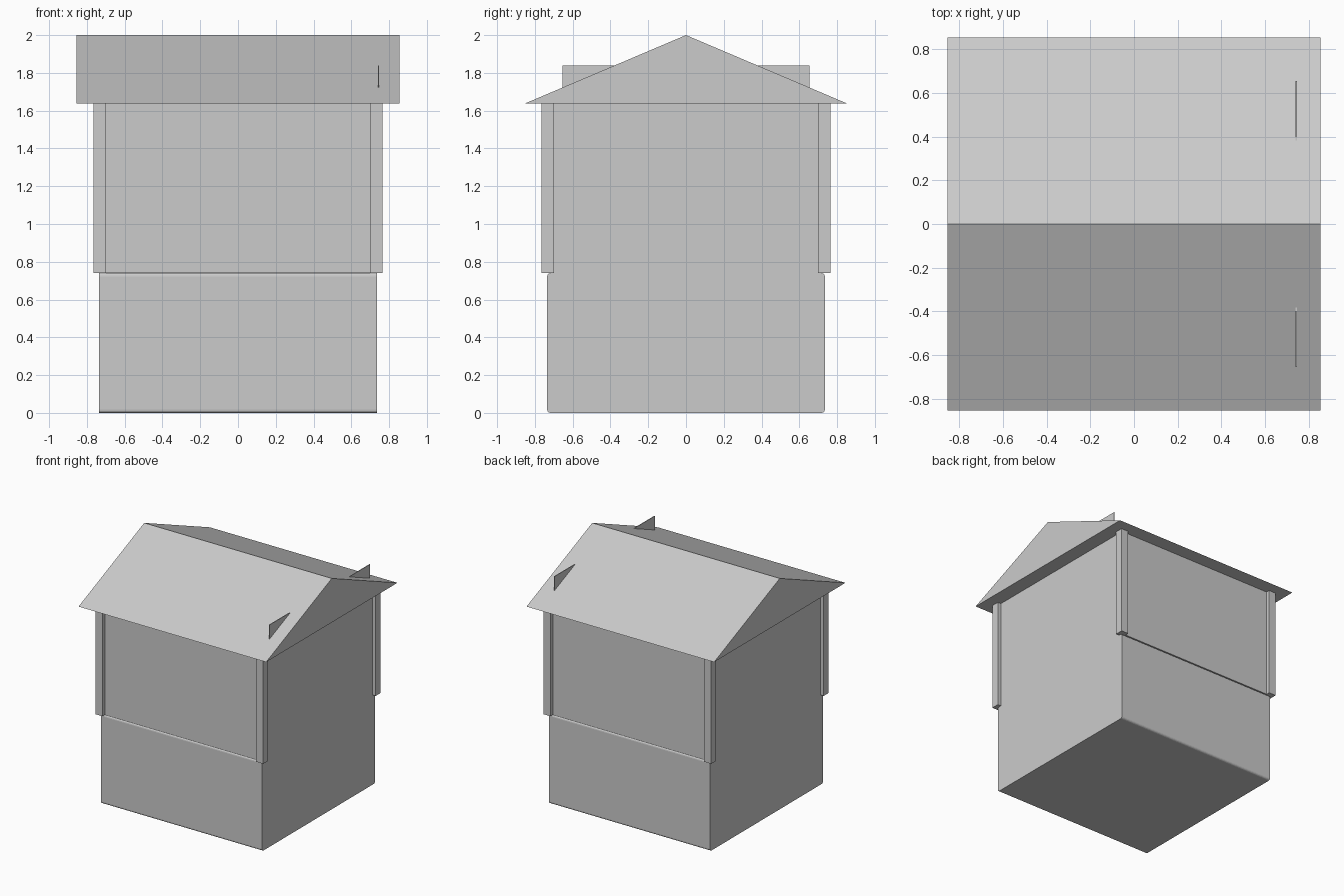
import bpy, bmesh

if "Cube" in bpy.data.objects:
    bpy.data.objects.remove(bpy.data.objects["Cube"])


def box(name, lo, hi):
    bm = bmesh.new()
    bmesh.ops.create_cube(bm, size=1)
    for v in bm.verts:
        v.co = [lo[i] + (v.co[i] + 0.5) * (hi[i] - lo[i]) for i in range(3)]
    me = bpy.data.meshes.new(name)
    bm.to_mesh(me)
    bm.free()
    ob = bpy.data.objects.new(name, me)
    bpy.context.collection.objects.link(ob)
    return ob


W = 0.735      # half width of the walls
SEAM = 0.74    # top of the base
EAVE = 1.637   # underside of the roof

# Base block, its long edges along x slightly rounded
base = box("base", (-W, -W, 0), (W, W, SEAM))
bm = bmesh.new()
bm.from_mesh(base.data)
edges = [e for e in bm.edges if abs(e.verts[0].co.x - e.verts[1].co.x) > 0.1]
bmesh.ops.bevel(bm, geom=edges, offset=0.018, segments=4, profile=0.5,
                affect='EDGES')
bm.to_mesh(base.data)
bm.free()

# Upper walls
box("upper_walls", (-W, -W, SEAM), (W, W, EAVE))

# Corner posts
for sx in (-1, 1):
    for sy in (-1, 1):
        xs = sorted((sx * 0.70, sx * 0.765))
        ys = sorted((sy * 0.70, sy * 0.765))
        box("corner_post", (xs[0], ys[0], SEAM), (xs[1], ys[1], EAVE))

# Gable roof: triangular profile extruded along x
R = 0.855
bm = bmesh.new()
profile = [bm.verts.new((-R, y, z)) for y, z in ((-R, EAVE), (0, 2.0), (R, EAVE))]
face = bm.faces.new(profile)
new = bmesh.ops.extrude_face_region(bm, geom=[face])["geom"]
bmesh.ops.translate(bm, vec=(2 * R, 0, 0),
                    verts=[v for v in new if isinstance(v, bmesh.types.BMVert)])
bmesh.ops.recalc_face_normals(bm, faces=bm.faces)
me = bpy.data.meshes.new("roof")
bm.to_mesh(me)
bm.free()
bpy.context.collection.objects.link(bpy.data.objects.new("roof", me))

# Thin plate whose corners poke through both roof slopes
box("gable_plate", (0.741, -0.655, 1.66), (0.747, 0.655, 1.838))
